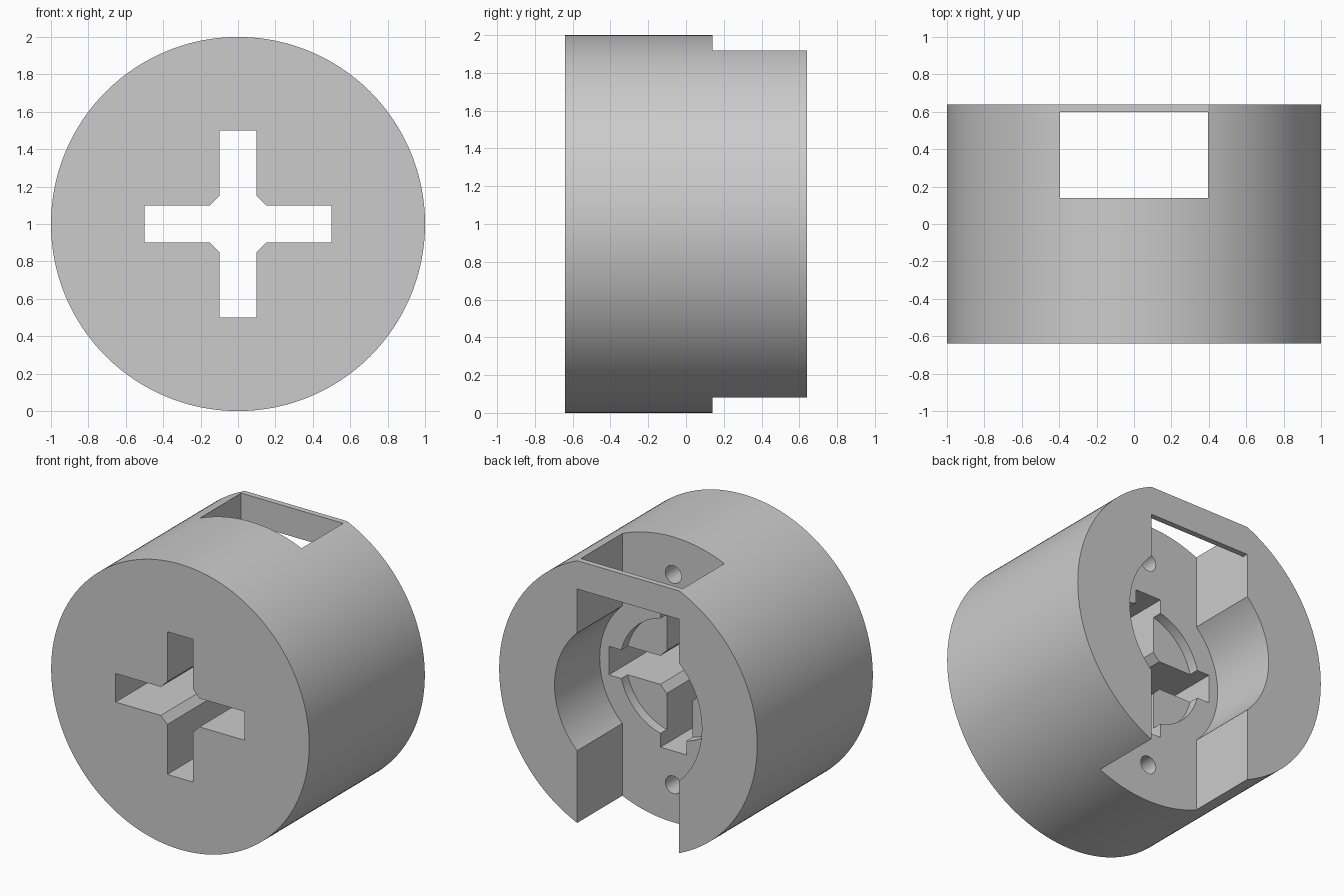
import bpy, bmesh
from math import sin, cos, pi, radians

cube = bpy.data.objects.get("Cube")
if cube:
    bpy.data.objects.remove(cube, do_unlink=True)

grey = bpy.data.materials.new("plain_grey")
grey.use_nodes = True
colour = (0.6, 0.6, 0.6, 1)
grey.diffuse_color = colour
grey.node_tree.nodes["Principled BSDF"].inputs["Base Color"].default_value = colour

AXIS = 1.0            # height of the centre line
FRONT, BACK = -0.64, 0.64
FLOOR = 0.14          # depth of the rear pocket
HALF = 0.395          # half width of the rear slot
BRIDGE = 0.6          # inner face of the bridge over the slot


def circle(radius, sides, z=AXIS):
    return [(radius * cos(2 * pi * i / sides), z + radius * sin(2 * pi * i / sides))
            for i in range(sides)]


def rect(half, low, high):
    return [(-half, low), (half, low), (half, high), (-half, high)]


def prism(name, outline, y0, y1):
    """Extrude an outline in x and z from y0 to y1."""
    bm = bmesh.new()
    face = bm.faces.new([bm.verts.new((x, y0, z)) for x, z in outline])
    side = bmesh.ops.extrude_face_region(bm, geom=[face])
    moved = [v for v in side["geom"] if isinstance(v, bmesh.types.BMVert)]
    bmesh.ops.translate(bm, verts=moved, vec=(0, y1 - y0, 0))
    bmesh.ops.recalc_face_normals(bm, faces=bm.faces[:])
    mesh = bpy.data.meshes.new(name)
    bm.to_mesh(mesh)
    bm.free()
    mesh.materials.append(grey)
    obj = bpy.data.objects.new(name, mesh)
    bpy.context.collection.objects.link(obj)
    return obj


def cut(body, name, outline, y0, y1):
    """Subtract a prism from the body."""
    cutter = prism(name, outline, y0, y1)
    cutter.hide_render = True
    mod = body.modifiers.new(name, "BOOLEAN")
    mod.operation = "DIFFERENCE"
    mod.solver = "EXACT"
    mod.object = cutter
    bpy.context.view_layer.objects.active = body
    bpy.ops.object.modifier_apply(modifier=mod.name)
    bpy.data.objects.remove(cutter, do_unlink=True)


# Round body
body = prism("round_body", circle(1, 192), FRONT, BACK)

# Rear slot, open at the bottom, with a window above and a flat bridge
cut(body, "slot", rect(HALF, -0.2, 1.72), FLOOR, 0.8)
cut(body, "window", rect(HALF, 1.5, 2.2), FLOOR, BRIDGE)
cut(body, "bridge_flat", rect(HALF, 1.9187, 2.2), 0.5, 0.8)

# Round pocket and the shallow recess in its floor
cut(body, "pocket", circle(0.571, 96), FLOOR, 0.8)
cut(body, "recess", circle(0.415, 96), FLOOR - 0.07, 0.3)

# Cross-shaped through hole with chamfered inner corners
cross = []
quarter = [(0.5, 0.1), (0.15, 0.1), (0.1, 0.15), (0.1, 0.5)]
for _ in range(4):
    cross += [(x, AXIS + z) for x, z in quarter]
    quarter = [(-z, x) for x, z in quarter]
cut(body, "cross", cross, -0.9, 0.9)

# Two blind screw holes
for offset in (-0.737, 0.737):
    cut(body, "screw_hole", circle(0.062, 32, AXIS + offset), FLOOR - 0.3, 0.3)

# Smooth round walls, sharp edges
bpy.ops.object.select_all(action="DESELECT")
body.select_set(True)
bpy.context.view_layer.objects.active = body
bpy.ops.object.shade_smooth_by_angle(angle=radians(20))
